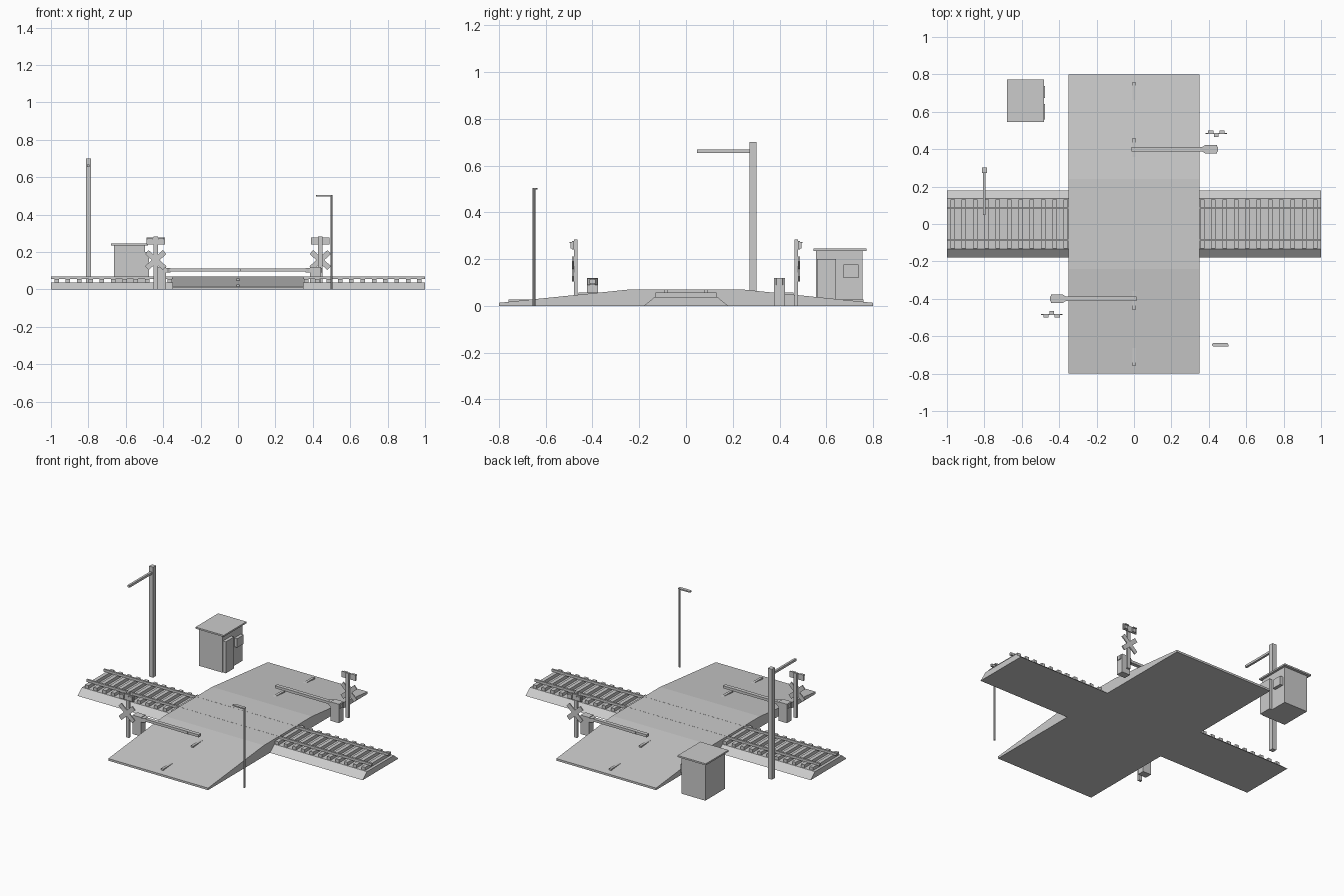
import bpy, bmesh, math
from mathutils import Matrix, Vector

if "Cube" in bpy.data.objects:
    bpy.data.objects.remove(bpy.data.objects["Cube"])

grey = bpy.data.materials.new("plain grey")
grey.diffuse_color = (0.6, 0.6, 0.6, 1)
grey.use_nodes = True
grey.node_tree.nodes["Principled BSDF"].inputs["Base Color"].default_value = grey.diffuse_color


def finish(name, bm):
    bmesh.ops.recalc_face_normals(bm, faces=bm.faces)
    me = bpy.data.meshes.new(name)
    bm.to_mesh(me)
    bm.free()
    me.materials.append(grey)
    ob = bpy.data.objects.new(name, me)
    bpy.context.collection.objects.link(ob)
    return ob


def add_box(bm, x, y, z, rot=None):
    """Box from three (min, max) ranges, optionally turned about its centre."""
    c = Vector([(a + b) / 2 for a, b in (x, y, z)])
    size = [abs(b - a) for a, b in (x, y, z)]
    m = Matrix.Translation(c) @ (rot or Matrix()) @ Matrix.Diagonal((*size, 1))
    bmesh.ops.create_cube(bm, size=1, matrix=m)


def box(name, x, y, z, rot=None):
    bm = bmesh.new()
    add_box(bm, x, y, z, rot)
    return finish(name, bm)


def prism(name, pts, vec):
    """Extrude a closed 3D outline along vec."""
    bm = bmesh.new()
    f = bm.faces.new([bm.verts.new(p) for p in pts])
    r = bmesh.ops.extrude_face_region(bm, geom=[f])
    bmesh.ops.translate(bm, vec=vec,
                        verts=[v for v in r["geom"] if isinstance(v, bmesh.types.BMVert)])
    return finish(name, bm)


# Road ramp and ballast bed
prism("road", [(-.35, y, z) for y, z in
               ((-.8, 0), (.8, 0), (.8, .013), (.24, .07), (-.24, .07), (-.8, .013))], (.7, 0, 0))
prism("ballast", [(-1, y, z) for y, z in
                  ((-.18, 0), (.18, 0), (.135, .037), (-.135, .037))], (2, 0, 0))

# Sleepers and rails
bm = bmesh.new()
for i in range(33):
    x = -.97 + i * 1.94 / 32
    add_box(bm, (x - .012, x + .012), (-.13, .13), (.03, .057))
finish("sleepers", bm)
for side in (-1, 1):
    y = side * .085
    box("rail", (-1, 1), (y - .006, y + .006), (.055, .0705))

# Centre line dashes, level slabs sunk into the slope
for s in (-1, 1):
    for y0, top in ((.76, .027), (.46, .058)):
        box("road_dash", (-.008, .008), (s * (y0 - .12), s * y0), (top - .012, top))

# Barriers and warning signs, repeated by a half turn
for s in (-1, 1):
    def sx(a, b):
        return (s * a, s * b)

    box("barrier_post", sx(.385, .444), sx(.377, .423), (0, .12))
    box("barrier_arm", sx(-.013, .44), sx(.388, .412), (.096, .112))
    box("barrier_band", sx(.064, .14), sx(.3875, .4125), (.0955, .1125))
    plan = ((.362, .39), (.38, .378), (.43, .378), (.449, .388),
            (.449, .412), (.43, .422), (.38, .422), (.362, .41))
    prism("barrier_hub", [(s * x, s * y, .09) for x, y in plan], (0, 0, .026))

    box("sign_post", sx(.429, .451), sx(.465, .48), (0, .283))
    for a in (-1, 1):
        box("crossbuck_plank", sx(.376, .504), sx(.48, .487), (.143, .171),
            Matrix.Rotation(a * math.radians(42), 4, 'Y'))
    box("signal_board", sx(.391, .489), sx(.48, .487), (.24, .277))
    for dx in (-.03, .03):
        x = .44 + dx
        box("signal_lamp", sx(x - .013, x + .013), sx(.487, .493), (.246, .272))
        box("signal_hood", sx(x - .014, x + .014), sx(.487, .499), (.268, .274))

# Keeper's hut
box("hut_body", (-.664, -.497), (.556, .755), (0, .235))
box("hut_roof", (-.68, -.482), (.545, .773), (.235, .245))
box("hut_door", (-.5, -.477), (.56, .642), (0, .2))
box("hut_window", (-.5, -.477), (.673, .738), (.12, .176))

# Utility pole with side arm
box("utility_pole", (-.814, -.786), (.272, .302), (0, .7))
box("utility_pole_arm", (-.807, -.793), (.047, .28), (.654, .668))

# Street lamp
bm = bmesh.new()
bmesh.ops.create_cone(bm, cap_ends=True, segments=10, radius1=.006, radius2=.006, depth=.5,
                      matrix=Matrix.Translation((.5, -.65, .25)))
finish("lamp_pole", bm)
outline = []
for cx, start in ((.495, -90), (.427, 90)):
    for k in range(5):
        t = math.radians(start + k * 45)
        outline.append((cx + .01 * math.cos(t), -.646 + .01 * math.sin(t), .497))
prism("lamp_head", outline, (0, 0, .008))
